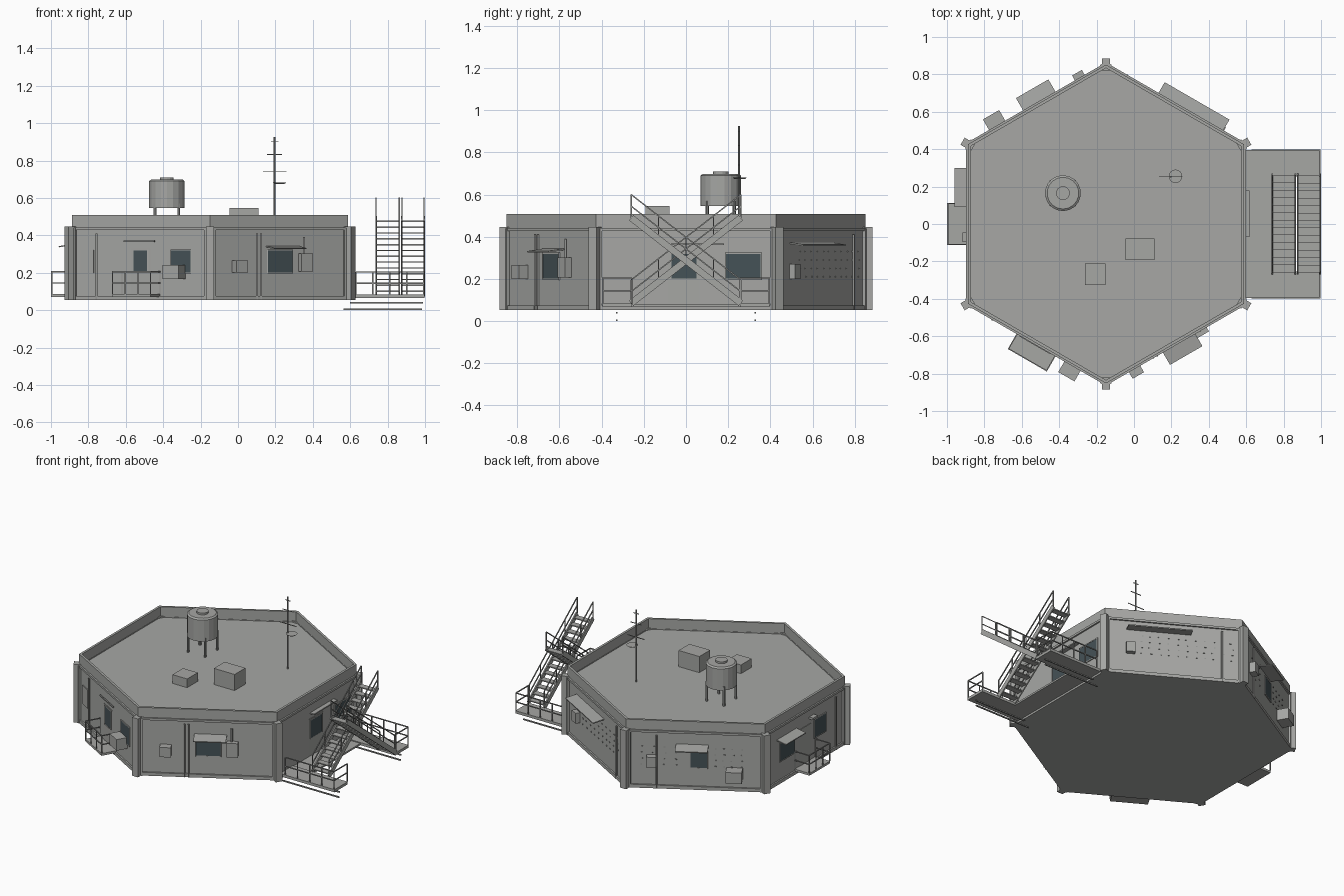
import bpy, bmesh, math, random
from mathutils import Matrix, Vector

if "Cube" in bpy.data.objects:
    bpy.data.objects.remove(bpy.data.objects["Cube"])

random.seed(3)

def mat(name, r, g, b):
    m = bpy.data.materials.new(name)
    m.diffuse_color = (r, g, b, 1)
    m.use_nodes = True
    m.node_tree.nodes["Principled BSDF"].inputs["Base Color"].default_value = m.diffuse_color
    return m

CONCRETE = mat("concrete grey", 0.385, 0.39, 0.375)
METAL = mat("metal grey", 0.38, 0.385, 0.37)
RAIL = mat("steel grey", 0.30, 0.305, 0.295)
GLASS = mat("dark glass", 0.06, 0.085, 0.095)

parts = {}
CX, AP, I = -0.15, 0.738, Matrix.Identity(4)
Z0 = 0.053

def part(name, m):
    if name not in parts:
        parts[name] = (bmesh.new(), m)
    return parts[name][0]

def box(name, m, lo, hi, F=I):
    lo, hi = Vector(lo), Vector(hi)
    s = hi - lo
    M = F @ Matrix.Translation((lo + hi) / 2) @ Matrix.Diagonal((s.x, s.y, s.z, 1))
    bmesh.ops.create_cube(part(name, m), size=1, matrix=M)

def bar(name, m, a, b, w=0.008, h=None, F=I):
    """Box-section bar from a to b"""
    a, b = F @ Vector(a), F @ Vector(b)
    d = b - a
    R = d.to_track_quat('Y', 'Z').to_matrix().to_4x4()
    M = Matrix.Translation((a + b) / 2) @ R @ Matrix.Diagonal((w, d.length, h or w, 1))
    bmesh.ops.create_cube(part(name, m), size=1, matrix=M)

def cyl(name, m, x, y, z0, z1, r, n=16, r2=None):
    bmesh.ops.create_cone(part(name, m), cap_ends=True, segments=n, radius1=r, radius2=r2 or r,
                          depth=z1 - z0, matrix=Matrix.Translation((x, y, (z0 + z1) / 2)))

def frame(deg):
    """Wall frame: u along wall, d outward from the centre, z up"""
    a = math.radians(deg)
    c, s = math.cos(a), math.sin(a)
    return Matrix(((-s, c, 0, CX), (c, s, 0, 0), (0, 0, 1, 0), (0, 0, 0, 1)))

# hexagonal building with sunken roof deck inside the parapet
bm = part("building_shell", CONCRETE)
bmesh.ops.create_cone(bm, cap_ends=True, segments=6, radius1=0.852, radius2=0.852, depth=0.508 - Z0,
                      matrix=Matrix.Translation((CX, 0, (0.508 + Z0) / 2)))
if max(v.co.y for v in bm.verts) < 0.8:
    bmesh.ops.rotate(bm, verts=bm.verts, cent=(CX, 0, 0), matrix=Matrix.Rotation(math.pi / 6, 3, 'Z'))
bm.faces.ensure_lookup_table()
top = max(bm.faces, key=lambda f: f.calc_center_median().z)
bmesh.ops.inset_region(bm, faces=[top], thickness=0.018)
ext = bmesh.ops.extrude_face_region(bm, geom=[top])
bmesh.ops.translate(bm, verts=[g for g in ext["geom"] if isinstance(g, bmesh.types.BMVert)], vec=(0, 0, -0.07))
if top.is_valid:
    bmesh.ops.delete(bm, geom=[top], context='FACES_ONLY')

# corner posts and wall trims
for k in range(6):
    P, F = frame(30 + 60 * k), frame(60 * k)
    box("corner_posts", CONCRETE, (-0.022, 0.82, Z0), (0.022, 0.885, 0.447), P)
    for s in (-1, 1):
        box("corner_posts", CONCRETE, (s * 0.425, 0.72, Z0), (s * 0.398, 0.752, 0.44), F)
    box("wall_trim", CONCRETE, (-0.42, 0.72, Z0), (0.42, 0.748, 0.075), F)
    box("wall_trim", CONCRETE, (-0.42, 0.72, 0.428), (0.42, 0.748, 0.442), F)

# wall fittings
def window(F, u, w, z0=0.2, z1=0.32):
    box("window_glass", GLASS, (u - w / 2, AP - 0.01, z0), (u + w / 2, AP + 0.006, z1), F)
    h = w / 2 + 0.002
    for s in (-1, 1):
        bar("window_frames", CONCRETE, (u + s * h, AP + 0.004, z0 - 0.005), (u + s * h, AP + 0.004, z1 + 0.005), 0.006, F=F)
    for z in (z0 - 0.002, z1 + 0.002):
        bar("window_frames", CONCRETE, (u - h, AP + 0.004, z), (u + h, AP + 0.004, z), 0.006, F=F)

def awning(F, u, w, depth, z=0.345):
    d = AP - 0.005
    bar("awnings", METAL, (u, d, z + 0.006), (u, d + depth, z - 0.006), w, 0.007, F)

def unit(F, u, z, w, h, depth):
    box("wall_units", METAL, (u - w / 2, AP - 0.01, z - h / 2), (u + w / 2, AP + depth, z + h / 2), F)

def pipe(F, u, z1=0.41):
    bar("wall_pipes", RAIL, (u, AP + 0.007, Z0), (u, AP + 0.007, z1), 0.009, F=F)

def rail(a, b, h=0.12, n=3, F=I, name="railings"):
    """Posts with top and middle rail along a line"""
    a, b, up = Vector(a), Vector(b), Vector((0, 0, h))
    for i in range(n):
        p = a.lerp(b, i / (n - 1))
        bar(name, RAIL, p, p + up, 0.006, F=F)
    for f in (0.5, 1):
        bar(name, RAIL, a + up * f, b + up * f, 0.006, F=F)

def balcony(F, u, w, depth):
    d0, d1 = AP, AP + depth
    l, r = u - w / 2, u + w / 2
    box("balcony_floors", METAL, (l, d0 - 0.01, 0.07), (r, d1 + 0.003, 0.085), F)
    rail((l, d1, 0.085), (r, d1, 0.085), 0.12, 4, F)
    for x in (l, r):
        rail((x, d0, 0.085), (x, d1, 0.085), 0.12, 2, F)

def door(F, u, w=0.12):
    box("doors", METAL, (u - w / 2, AP - 0.01, 0.085), (u + w / 2, AP + 0.003, 0.33), F)

def marks(F, u0, u1, n):
    for i in range(n):
        for z in (0.21, 0.25, 0.29, 0.33):
            u = u0 + (u1 - u0) * i / (n - 1) + random.uniform(-0.008, 0.008)
            box("wall_marks", RAIL, (u - 0.005, AP - 0.005, z - 0.003), (u + 0.005, AP + 0.003, z + 0.003), F)

F = frame(300)                      # front right wall
window(F, 0.005, 0.15)
awning(F, 0.02, 0.2, 0.09, 0.335)
pipe(F, -0.14); pipe(F, -0.115)
unit(F, -0.255, 0.233, 0.07, 0.065, 0.05)
unit(F, 0.155, 0.255, 0.07, 0.095, 0.035)
bar("wall_pipes", RAIL, (0.15, AP + 0.008, 0.3), (0.15, AP + 0.008, 0.39), 0.01, F=F)

F = frame(240)                      # front left wall
door(F, 0)
window(F, 0, 0.085)
window(F, 0.25, 0.12)
balcony(F, 0, 0.235, 0.1)
bar("wall_pipes", RAIL, (-0.1, AP + 0.01, 0.368), (0.09, AP + 0.01, 0.368), 0.008, F=F)
unit(F, 0.225, 0.203, 0.1, 0.075, 0.075)
unit(F, -0.33, 0.26, 0.08, 0.125, 0.006)
pipe(F, -0.27)

F = frame(180)                      # left wall
window(F, -0.195, 0.15)
awning(F, -0.195, 0.21, 0.075)
door(F, 0)
window(F, 0.155, 0.12, 0.22, 0.34)
balcony(F, 0, 0.22, 0.108)
unit(F, 0.07, 0.37, 0.05, 0.015, 0.03)
pipe(F, 0.32)

F = frame(120)                      # back left wall
window(F, 0.02, 0.1)
awning(F, -0.02, 0.2, 0.09)
unit(F, 0.24, 0.17, 0.1, 0.075, 0.075)
unit(F, -0.27, 0.24, 0.06, 0.07, 0.04)
pipe(F, -0.24)
marks(F, -0.33, -0.12, 4)
marks(F, 0.12, 0.28, 4)

F = frame(60)                       # back right wall
awning(F, -0.093, 0.4, 0.08, 0.365)
unit(F, -0.27, 0.235, 0.055, 0.07, 0.03)
pipe(F, 0.3)
marks(F, -0.2, 0.36, 11)

F = frame(0)                        # right wall
door(F, -0.01, 0.15)
window(F, -0.01, 0.12)
window(F, 0.272, 0.165)
unit(F, 0.055, 0.365, 0.25, 0.008, 0.03)

# landings with support beams
for s in (-1, 1):
    y0, y1 = s * 0.255, s * 0.395
    box("landings", METAL, (0.58, min(y0, y1), 0.066), (0.997, max(y0, y1), 0.084))
    rail((0.63, y1, 0.084), (0.993, y1, 0.084), 0.12, 5)
    rail((0.993, y0, 0.084), (0.993, y1, 0.084), 0.12, 2)
    bar("support_beams", RAIL, (0.565, s * 0.328, 0.004), (0.985, s * 0.328, 0.004), 0.008)
    bar("support_beams", RAIL, (0.6, s * 0.328, 0.04), (0.99, s * 0.328, 0.04), 0.008)
box("landings", METAL, (0.58, -0.26, 0.066), (0.735, 0.26, 0.078))

# two crossing stair flights
def flight(x0, x1, s):
    a, b = (s * -0.26, 0.085), (s * 0.26, 0.49)
    for x in (x0, x1):
        bar("stair_stringers", METAL, (x, *a), (x, *b), 0.008, 0.032)
        rail((x, *a), (x, *b), 0.11, 5, name="stair_rails")
    n = 13
    for i in range(n):
        y = a[0] + (b[0] - a[0]) * (i + 0.5) / n
        z = a[1] + (b[1] - a[1]) * (i + 0.5) / n
        box("stair_treads", METAL, (x0, y - 0.02, z - 0.003), (x1, y + 0.02, z + 0.004))

flight(0.738, 0.862, 1)
flight(0.876, 0.995, -1)

# water tank on legs
TX, TY = -0.38, 0.165
cyl("water_tank", METAL, TX, TY, 0.545, 0.69, 0.096, 18)
cyl("water_tank", METAL, TX, TY, 0.69, 0.698, 0.096, 18, 0.085)
cyl("water_tank", METAL, TX, TY, 0.698, 0.71, 0.037, 14)
for k in range(4):
    a = math.pi / 4 + k * math.pi / 2
    cyl("tank_legs", RAIL, TX + 0.09 * math.cos(a), TY + 0.09 * math.sin(a), 0.435, 0.57, 0.008, 6)

# antenna mast with crossbars and dish
MX, MY = 0.196, 0.252
cyl("antenna_mast", RAIL, MX, MY, 0.435, 0.925, 0.005, 8)
for z, h in ((0.9, 0.02), (0.832, 0.04), (0.74, 0.063)):
    bar("antenna_crossbars", RAIL, (MX - h, MY, z), (MX + h, MY, z), 0.004)
cyl("antenna_dish", METAL, 0.222, MY + 0.003, 0.674, 0.682, 0.025, 16, 0.036)

# rooftop equipment boxes
box("roof_unit_large", METAL, (-0.045, -0.193, 0.435), (0.11, -0.078, 0.547))
box("roof_unit_small", METAL, (-0.262, -0.325, 0.435), (-0.152, -0.212, 0.497))

# turn each part into an object
for name, (bm, m) in parts.items():
    bmesh.ops.recalc_face_normals(bm, faces=bm.faces)
    me = bpy.data.meshes.new(name)
    bm.to_mesh(me)
    bm.free()
    me.materials.append(m)
    bpy.context.scene.collection.objects.link(bpy.data.objects.new(name, me))
